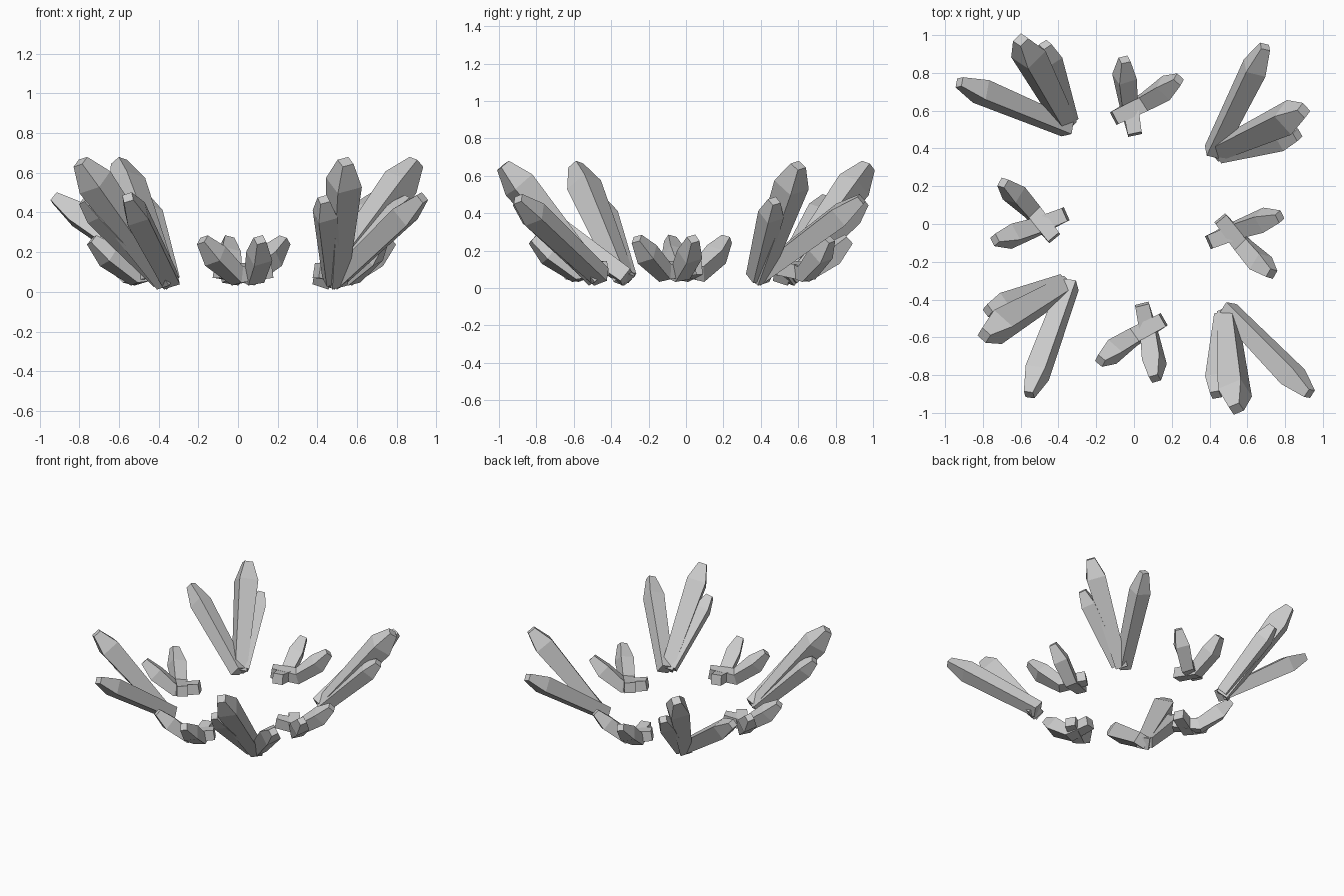
import bpy, bmesh
from math import radians, cos, sin
from mathutils import Vector, Matrix

if "Cube" in bpy.data.objects:
    bpy.data.objects.remove(bpy.data.objects["Cube"])


def crystal(name, points, sides, twists, place):
    """Square-section shard swept along points, one side length and twist per point."""
    pts = [place @ Vector(p) for p in points]
    n = len(pts)
    bm = bmesh.new()
    rings = []
    for i, p in enumerate(pts):
        before = (p - pts[i - 1]).normalized() if i > 0 else Vector()
        after = (pts[i + 1] - p).normalized() if i < n - 1 else Vector()
        t = (before + after).normalized()
        u = Vector((0, 0, 1)).cross(t).normalized()   # left of outward
        v = t.cross(u)                                # upper side
        ring = []
        for k in range(4):
            a = radians(twists[i] + 45 + 90 * k)
            r = sides[i] * 0.7071
            ring.append(bm.verts.new(p + u * (r * cos(a)) + v * (r * sin(a))))
        rings.append(ring)
    for a, b in zip(rings, rings[1:]):
        for k in range(4):
            j = (k + 1) % 4
            bm.faces.new((a[k], a[j], b[j], b[k]))
    bm.faces.new(rings[0][::-1])
    bm.faces.new(rings[-1])
    bmesh.ops.recalc_face_normals(bm, faces=bm.faces)
    me = bpy.data.meshes.new(name)
    bm.to_mesh(me)
    bm.free()
    bpy.context.collection.objects.link(bpy.data.objects.new(name, me))


def placement(x, y, deg):
    return Matrix.Translation((x, y, 0)) @ Matrix.Rotation(radians(deg), 4, 'Z')


# Large straight crystals: base, tip, shoulder fraction, side lengths
large = [
    ("long_crystal", (0.01, -0.02, 0.058), (-0.565, 0.22, 0.475), 0.80, (0.085, 0.11, 0.05)),
    ("tall_crystal", (0.0, 0.0, 0.047), (-0.24, 0.445, 0.655), 0.83, (0.085, 0.135, 0.06)),
    ("short_crystal", (0.015, 0.025, 0.06), (-0.11, 0.42, 0.465), 0.82, (0.075, 0.10, 0.05)),
]

# Four corner clusters of three
corners = [(-0.36, 0.53, 0), (0.44, 0.388, -93.5), (0.495, -0.475, -203), (-0.36, -0.33, 92.5)]
for c in corners:
    for name, base, tip, f, sides in large:
        shoulder = Vector(base).lerp(Vector(tip), f)
        crystal(name, (base, shoulder, tip), sides, (22, 22, 22), placement(*c))

# Small bent crystals: root, knee, shoulder, tip
small = [
    ("bent_crystal_a", ((0.025, -0.085, 0.108), (-0.01, 0.08, 0.08), (-0.03, 0.22, 0.18), (-0.03, 0.31, 0.262))),
    ("bent_crystal_b", ((-0.085, 0.0, 0.108), (0.075, 0.085, 0.08), (0.19, 0.16, 0.18), (0.257, 0.205, 0.262))),
]

# Four crossed pairs between the corners
pairs = [(-0.02, 0.56, 0), (0.475, -0.055, -78), (0.07, -0.51, 182), (-0.44, 0.01, 102)]
for c in pairs:
    for name, pts in small:
        crystal(name, pts, (0.075, 0.085, 0.10, 0.05), (0, 10, 20, 20), placement(*c))
